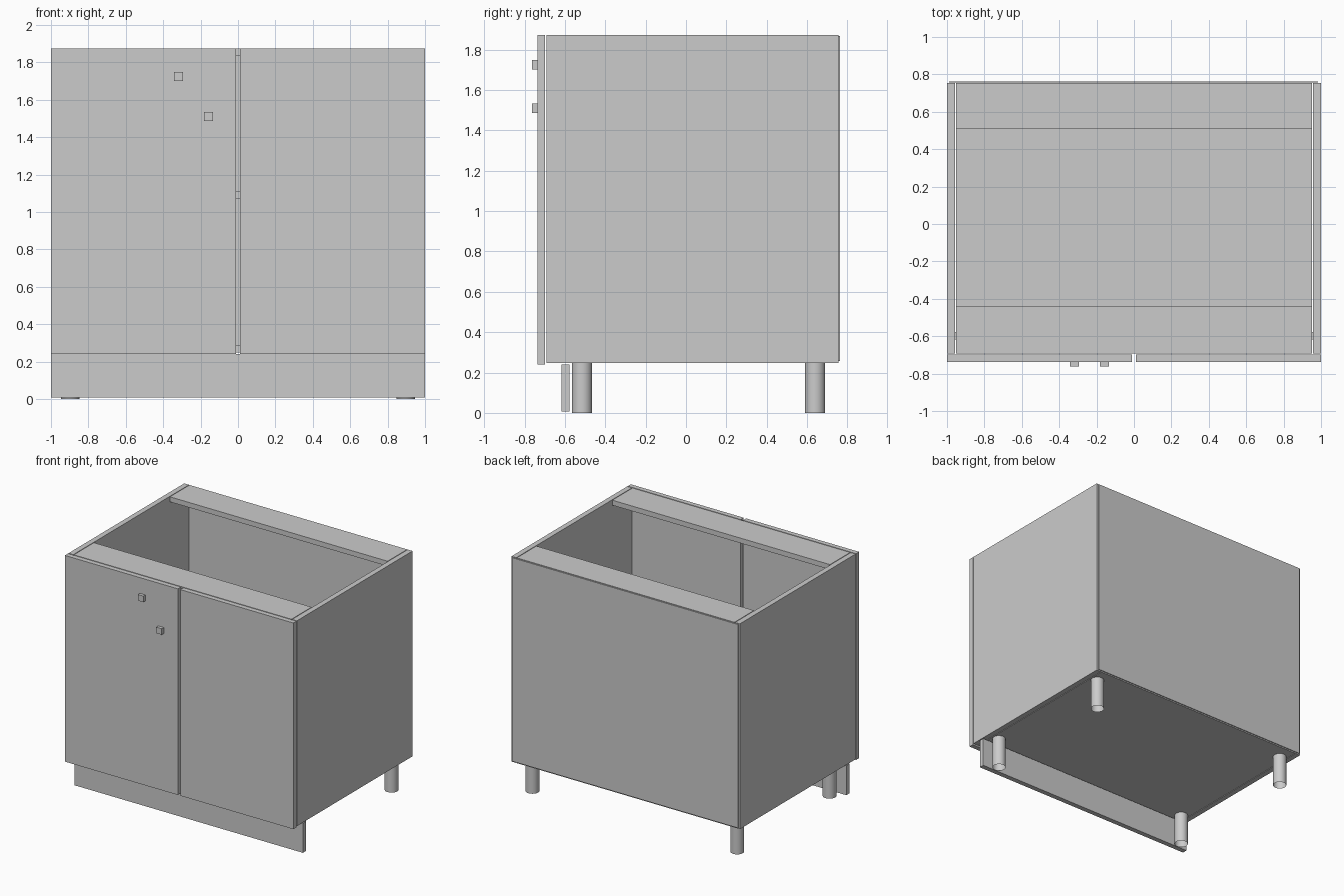
import bpy

cube = bpy.data.objects.get("Cube")
if cube:
    bpy.data.objects.remove(cube, do_unlink=True)

GREY = (0.6, 0.6, 0.6, 1.0)
grey = bpy.data.materials.new("light grey")
grey.use_nodes = True
grey.diffuse_color = GREY
grey.node_tree.nodes["Principled BSDF"].inputs["Base Color"].default_value = GREY


def panel(name, x, y, z):
    """Box spanning the given (min, max) ranges."""
    spans = (x, y, z)
    bpy.ops.mesh.primitive_cube_add(size=1, location=[(a + b) / 2 for a, b in spans])
    obj = bpy.context.object
    obj.name = name
    obj.scale = [b - a for a, b in spans]
    bpy.ops.object.transform_apply(location=False, rotation=False, scale=True)
    obj.data.materials.append(grey)
    return obj


def leg(name, x, y):
    """Round open tube standing on the floor."""
    bpy.ops.mesh.primitive_cylinder_add(vertices=32, radius=0.05, depth=0.248,
                                        end_fill_type='NOTHING', location=(x, y, 0.124))
    obj = bpy.context.object
    obj.name = name
    obj.data.materials.append(grey)
    bpy.ops.object.shade_smooth_by_angle()


FRONT, BACK = -0.692, 0.755
BASE, TOP, THICK = 0.248, 1.873, 0.04
INNER = (-0.953, 0.953)

# Carcass
panel("right_side", (-1, -0.958), (FRONT, BACK), (BASE, TOP))
panel("left_side", (0.958, 1), (FRONT, BACK), (BASE, TOP))
panel("bottom_panel", INNER, (FRONT, BACK), (BASE, BASE + THICK))
panel("shelf", INNER, (FRONT + 0.01, BACK), (1.07, 1.11))
panel("front_rail", INNER, (FRONT, -0.44), (TOP - THICK, TOP))
panel("back_rail", INNER, (0.51, BACK), (TOP - THICK, TOP))
panel("back_panel", (-0.99, 0.985), (BACK + 0.001, 0.763), (0.257, 1.868))

# Doors
DOOR_Y, DOOR_Z = (-0.737, -0.699), (0.241, TOP)
panel("right_door", (-1, -0.011), DOOR_Y, DOOR_Z)
panel("left_door", (0.011, 1), DOOR_Y, DOOR_Z)

# Square knobs on the right door
for name, x, z in (("upper_knob", -0.319, 1.725), ("lower_knob", -0.158, 1.51)):
    panel(name, (x - 0.024, x + 0.024), (-0.763, -0.737), (z - 0.024, z + 0.024))

# Plinth and legs
panel("plinth", (-1, 1), (-0.617, -0.577), (0.008, 0.241))
for side, x in (("right", -0.897), ("left", 0.897)):
    for end, y in (("front", -0.515), ("back", 0.64)):
        leg(f"{end}_{side}_leg", x, y)
